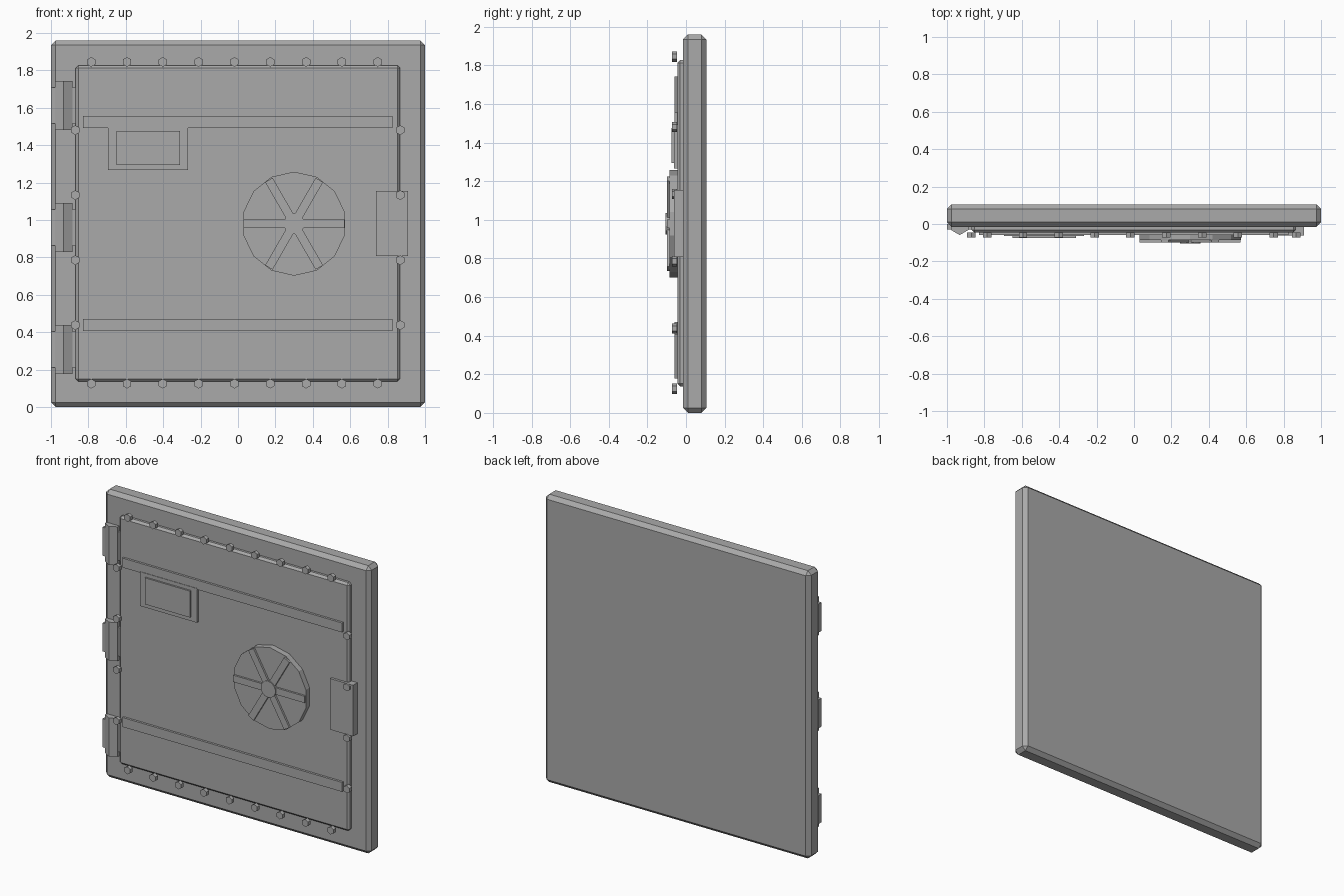
import bpy, math
from mathutils import Matrix

if "Cube" in bpy.data.objects:
    bpy.data.objects.remove(bpy.data.objects["Cube"])

steel = bpy.data.materials.new("grey steel")
steel.diffuse_color = (0.40, 0.40, 0.40, 1)
steel.use_nodes = True
steel.node_tree.nodes["Principled BSDF"].inputs["Base Color"].default_value = steel.diffuse_color


def box(name, x0, x1, y0, y1, z0, z1, bevel=0.0):
    bpy.ops.mesh.primitive_cube_add(size=1)
    ob = bpy.context.object
    ob.name = name
    ob.data.transform(Matrix.Translation(((x0 + x1) / 2, (y0 + y1) / 2, (z0 + z1) / 2))
                      @ Matrix.Diagonal((x1 - x0, y1 - y0, z1 - z0, 1)))
    ob.data.materials.append(steel)
    if bevel:
        m = ob.modifiers.new("chamfer", 'BEVEL')
        m.width = bevel
        m.segments = 1
    return ob


def disc(name, sides, r, x, z, y0, y1):
    # prism along y with one corner pointing up
    bpy.ops.mesh.primitive_cylinder_add(vertices=sides, radius=r, depth=y1 - y0)
    ob = bpy.context.object
    ob.name = name
    ob.data.transform(Matrix.Translation((x, (y0 + y1) / 2, z))
                      @ Matrix.Rotation(math.radians(90), 4, 'X'))
    ob.data.materials.append(steel)
    return ob


# frame slab and door panel
box("frame", -1, 1, -0.015, 0.105, 0, 1.96, 0.025)
box("door_panel", -0.868, 0.866, -0.045, 0.0, 0.137, 1.827, 0.014)

# reinforcing strips
for z in (0.438, 1.524):
    box("strip", -0.83, 0.825, -0.06, -0.04, z - 0.032, z + 0.032)

# sign plate with a raised inner plate
box("sign_plate", -0.694, -0.266, -0.063, -0.04, 1.267, 1.5)
box("sign_inset", -0.65, -0.31, -0.075, -0.06, 1.295, 1.475)

# latch box
box("latch", 0.738, 0.91, -0.062, -0.01, 0.807, 1.155)

# bolts round the panel edge
bolts = [(-0.785 + 0.1915 * i, z) for i in range(9) for z in (0.125, 1.845)]
bolts += [(x, 0.438 + 0.3475 * i) for i in range(4) for x in (-0.87, 0.867)]
for x, z in bolts:
    disc("bolt", 6, 0.026, x, z, -0.072, -0.046)

# hinges: hexagonal barrel on a short leaf
for z in (0.308, 0.96, 1.612):
    bpy.ops.mesh.primitive_cylinder_add(vertices=6, radius=0.055, depth=0.262)
    barrel = bpy.context.object
    barrel.name = "hinge_barrel"
    barrel.data.transform(Matrix.Translation((-0.932, -0.004, z)))
    barrel.data.materials.append(steel)
    box("hinge_leaf", -1, -0.866, -0.03, 0.0, z - 0.097, z + 0.097)

# hand wheel: disc, six spokes and hub
cx, cz = 0.3, 0.98
disc("wheel", 14, 0.278, cx, cz, -0.085, -0.04)
for i in range(6):
    spoke = box("spoke", 0, 0.27, -0.098, -0.08, -0.023, 0.023)
    spoke.data.transform(Matrix.Translation((cx, 0, cz))
                         @ Matrix.Rotation(math.radians(60 * i), 4, 'Y'))
disc("hub", 14, 0.056, cx, cz, -0.105, -0.08)
